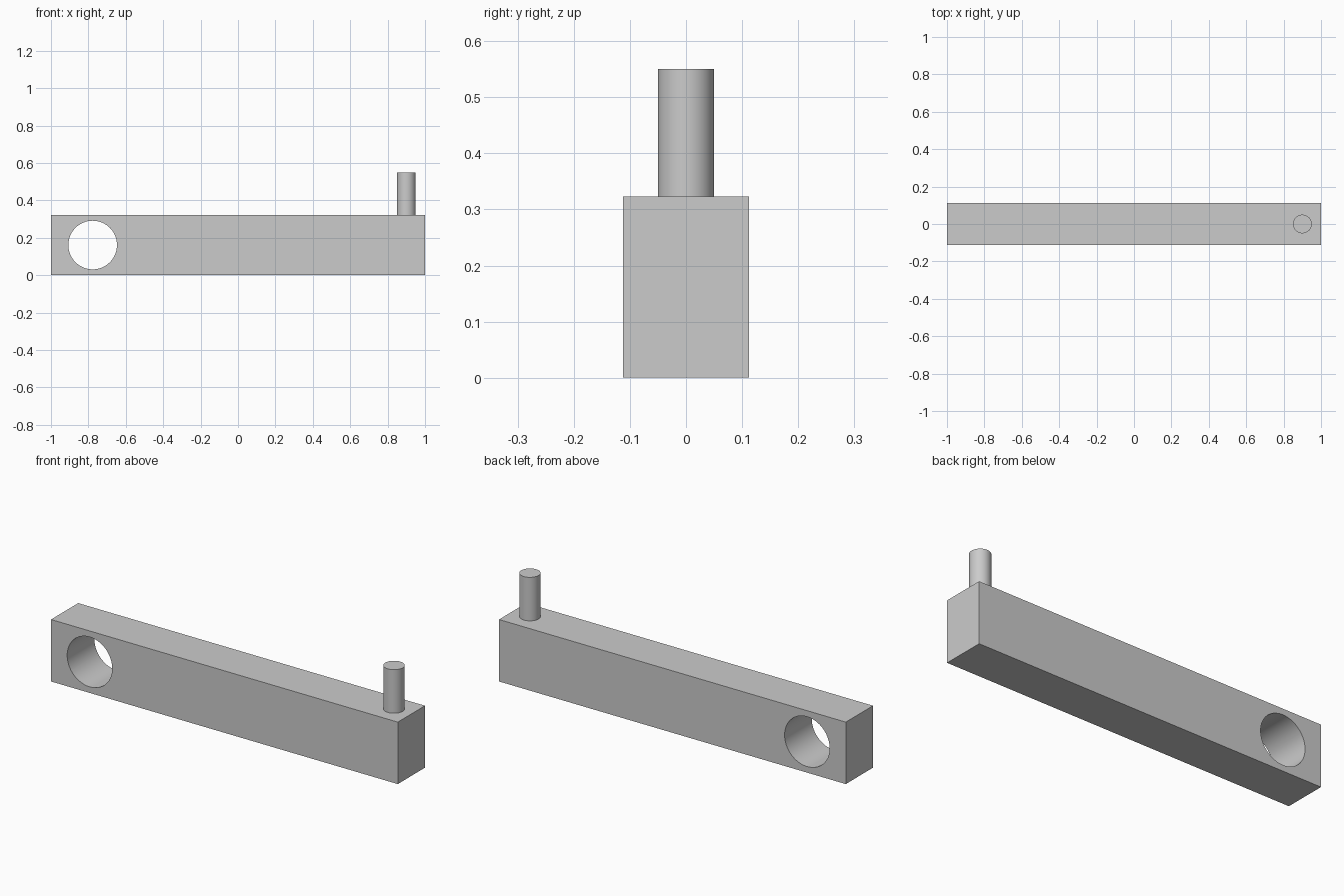
import bpy
import math

default_cube = bpy.data.objects.get("Cube")
if default_cube:
    bpy.data.objects.remove(default_cube, do_unlink=True)

BAR_HEIGHT = 0.323
BAR_DEPTH = 0.224
PIN_TOP = 0.55

grey = bpy.data.materials.new("plain grey")
grey.use_nodes = True
colour = (0.6, 0.6, 0.6, 1)
grey.diffuse_color = colour
grey.node_tree.nodes["Principled BSDF"].inputs["Base Color"].default_value = colour


def cylinder(name, radius, length, location, rotation=(0, 0, 0)):
    bpy.ops.mesh.primitive_cylinder_add(
        vertices=64, radius=radius, depth=length, location=location, rotation=rotation)
    obj = bpy.context.object
    obj.name = name
    obj.data.materials.append(grey)
    return obj


def smooth(obj):
    bpy.ops.object.select_all(action="DESELECT")
    obj.select_set(True)
    bpy.context.view_layer.objects.active = obj
    bpy.ops.object.shade_smooth_by_angle(angle=math.radians(30))


# Rectangular arm
bpy.ops.mesh.primitive_cube_add(size=1, location=(0, 0, BAR_HEIGHT / 2))
bar = bpy.context.object
bar.name = "arm_bar"
bar.scale = (2, BAR_DEPTH, BAR_HEIGHT)
bpy.ops.object.transform_apply(location=False, rotation=False, scale=True)
bar.data.materials.append(grey)

# Round bore through the arm, front to back
cutter = cylinder("bore_cutter", 0.13, BAR_DEPTH * 2,
                  (-0.777, 0, BAR_HEIGHT / 2), (math.pi / 2, 0, 0))
cutter.hide_render = True
bore = bar.modifiers.new("bore", "BOOLEAN")
bore.operation = "DIFFERENCE"
bore.solver = "EXACT"
bore.object = cutter
bpy.context.view_layer.objects.active = bar
bpy.ops.object.modifier_apply(modifier=bore.name)
bpy.data.objects.remove(cutter, do_unlink=True)
smooth(bar)

# Upright pin on the far end
pin = cylinder("handle_pin", 0.05, PIN_TOP - BAR_HEIGHT,
               (0.9, 0, (PIN_TOP + BAR_HEIGHT) / 2))
smooth(pin)
